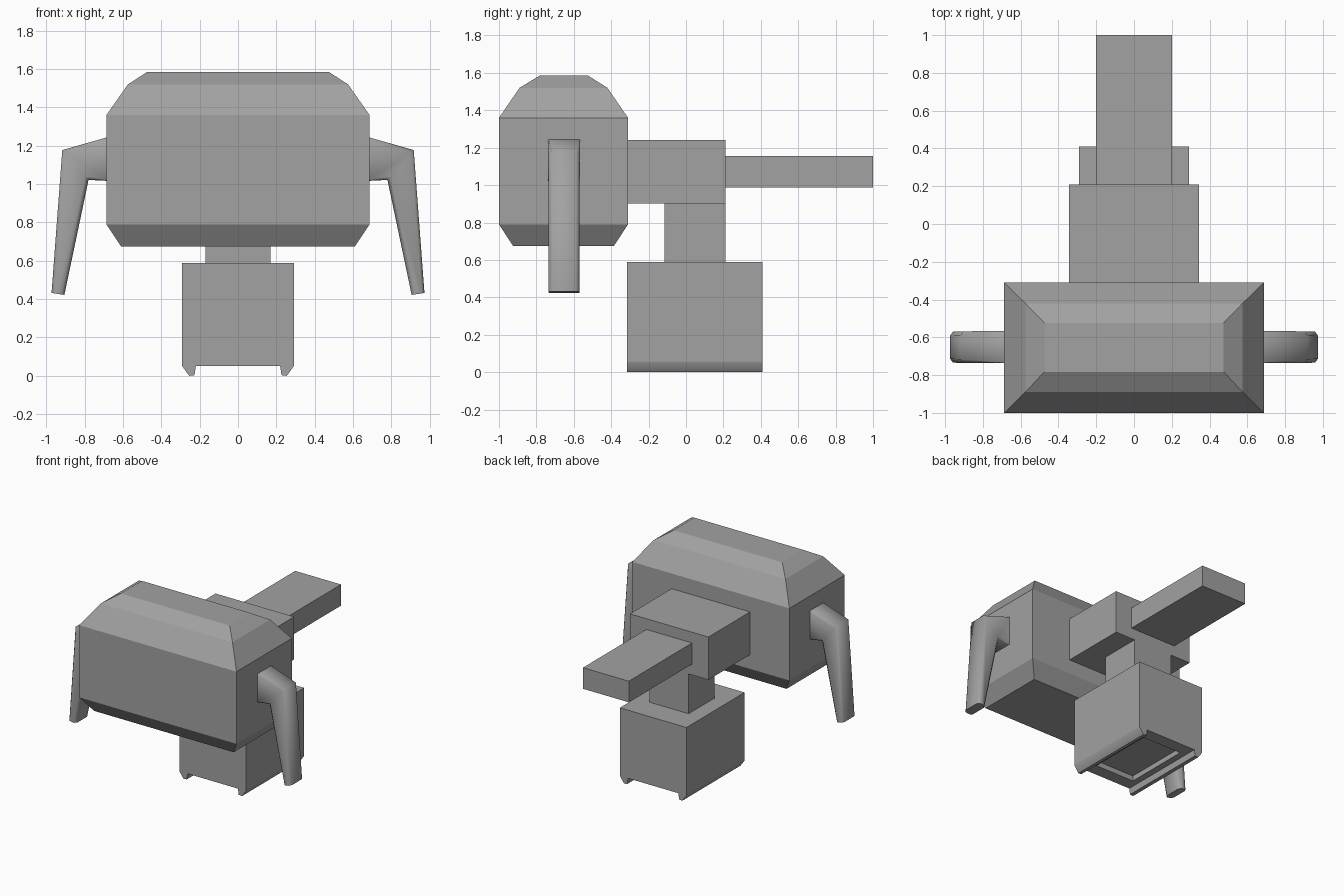
import bpy, bmesh

if "Cube" in bpy.data.objects:
    bpy.data.objects.remove(bpy.data.objects["Cube"])

grey = bpy.data.materials.new("dark_grey")
grey.diffuse_color = (0.36, 0.36, 0.36, 1)
grey.use_nodes = True
grey.node_tree.nodes["Principled BSDF"].inputs["Base Color"].default_value = grey.diffuse_color


def finish(name, bm, smooth=None):
    bmesh.ops.recalc_face_normals(bm, faces=bm.faces)
    me = bpy.data.meshes.new(name)
    bm.to_mesh(me)
    bm.free()
    me.materials.append(grey)
    ob = bpy.data.objects.new(name, me)
    bpy.context.collection.objects.link(ob)
    if smooth:
        bpy.ops.object.select_all(action='DESELECT')
        ob.select_set(True)
        bpy.context.view_layer.objects.active = ob
        bpy.ops.object.shade_smooth_by_angle(angle=smooth)
    return ob


def loft(bm, loops):
    """Skin a list of equal-length point loops and cap both ends."""
    rings = [[bm.verts.new(p) for p in loop] for loop in loops]
    n = len(rings[0])
    for a, b in zip(rings, rings[1:]):
        for i in range(n):
            j = (i + 1) % n
            bm.faces.new((a[i], a[j], b[j], b[i]))
    bm.faces.new(rings[0])
    bm.faces.new(rings[-1])


def rect(hx, y0, y1, z):
    return [(-hx, y0, z), (hx, y0, z), (hx, y1, z), (-hx, y1, z)]


def block(name, *sections):
    """Stack of rectangular sections (half width, y0, y1, z)."""
    bm = bmesh.new()
    loft(bm, [rect(*s) for s in sections])
    return finish(name, bm)


# Main head with sloped top and bottom edges
block("head_housing",
      (0.61, -0.925, -0.385, 0.675), (0.687, -1.0, -0.31, 0.79),
      (0.687, -1.0, -0.31, 1.36), (0.575, -0.89, -0.42, 1.52),
      (0.475, -0.783, -0.523, 1.585))

# Rear connector, rear bar and support post
block("rear_connector", (0.343, -0.31, 0.21, 0.902), (0.343, -0.31, 0.21, 1.24))
block("rear_bar", (0.20, 0.21, 1.0, 0.988), (0.20, 0.21, 1.0, 1.155))
block("support_post", (0.17, -0.115, 0.21, 0.587), (0.17, -0.115, 0.21, 0.902))

# Base: profile with two side rails, extruded front to back
half = [(0.22, 0.05), (0.227, 0.003), (0.255, 0.0), (0.291, 0.05),
        (0.291, 0.06), (0.291, 0.588)]
profile = half + [(-x, z) for x, z in reversed(half)]
bm = bmesh.new()
loft(bm, [[(x, y, z) for x, z in profile] for y in (-0.315, 0.41)])
bmesh.ops.recalc_face_normals(bm, faces=bm.faces)

# Shallow recess in the underside of the base
under = next(f for f in bm.faces if f.normal.z < -0.9
             and abs(f.calc_center_median().x) < 0.01)
bmesh.ops.inset_region(bm, faces=[under], thickness=0.05)
for v in under.verts:
    v.co.x = 0.17 if v.co.x > 0 else -0.17
    v.co.y = 0.31 if v.co.y > 0.05 else -0.215
bmesh.ops.inset_region(bm, faces=[under], thickness=0.0001, depth=-0.04)
finish("base", bm, smooth=0.68)


# Side handles: chamfered section swept from head to elbow to tip
def handle_section(side, outer, inner, wide, narrow, c_out, c_in):
    yc = -0.652

    def at(t):
        return [o + (i - o) * t for o, i in zip(outer, inner)]
    prof = [(narrow, 0.0), (wide, c_out), (wide, 1 - c_in), (narrow, 1.0)]
    prof += [(-w, t) for w, t in reversed(prof)]
    return [(side * at(t)[0], yc + w, at(t)[1]) for w, t in prof]


for side, name in ((1, "right_handle"), (-1, "left_handle")):
    bm = bmesh.new()
    loft(bm, [
        handle_section(side, (0.68, 1.245), (0.68, 1.017), 0.085, 0.083, 0.02, 0.02),
        handle_section(side, (0.917, 1.178), (0.78, 1.022), 0.084, 0.065, 0.10, 0.12),
        handle_section(side, (0.973, 0.432), (0.906, 0.422), 0.082, 0.062, 0.22, 0.25),
    ])
    finish(name, bm, smooth=1.3)
